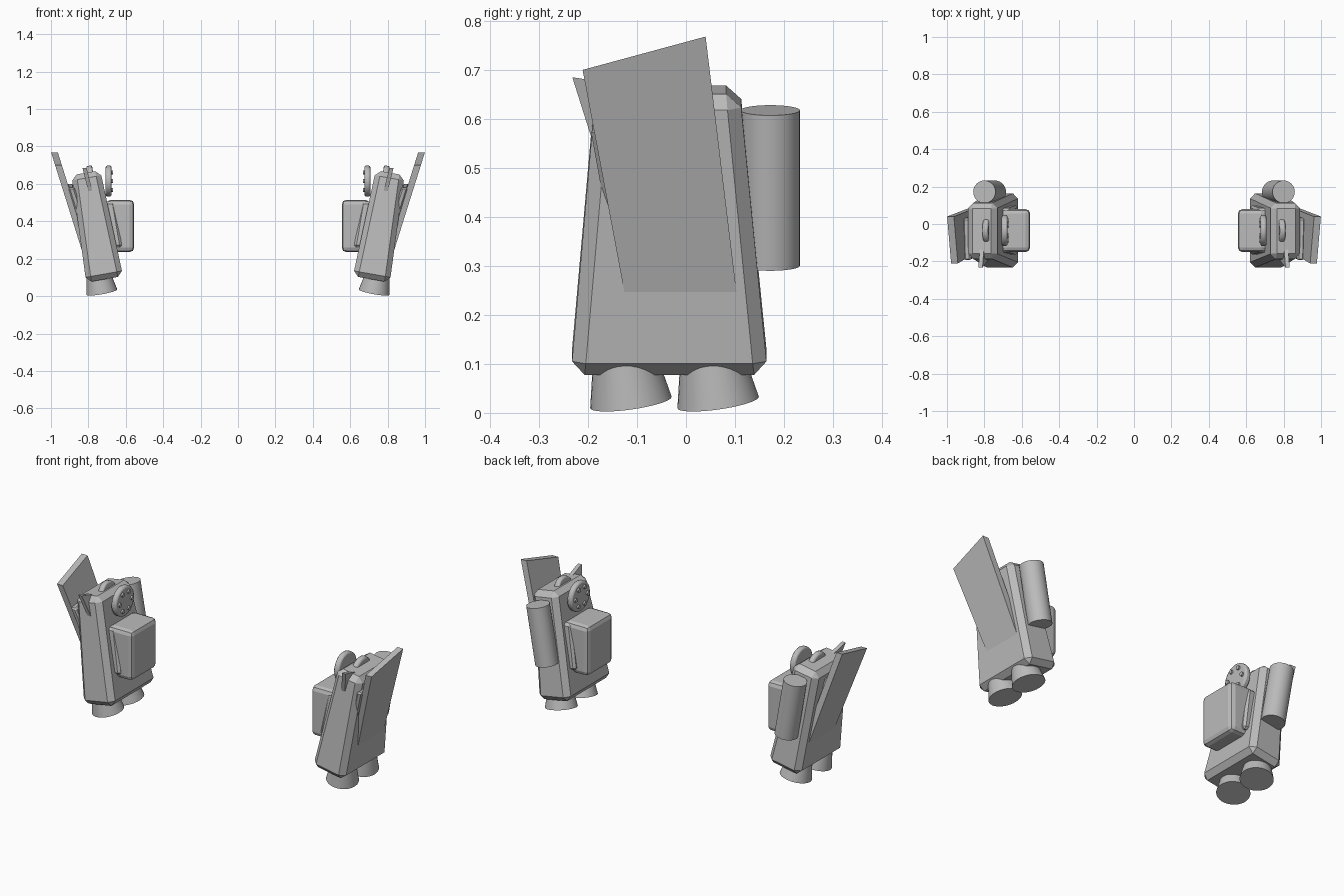
import bpy, bmesh, math
from mathutils import Matrix, Vector

cube = bpy.data.objects.get("Cube")
if cube:
    bpy.data.objects.remove(cube, do_unlink=True)

grey = bpy.data.materials.new("plain grey")
grey.use_nodes = True
grey.diffuse_color = (0.5, 0.5, 0.5, 1)
grey.node_tree.nodes["Principled BSDF"].inputs["Base Color"].default_value = (0.5, 0.5, 0.5, 1)

LEAN = math.radians(10)


def finish(name, bm, bevel=0, segments=1, smooth=False):
    """Make an object, bevel it and mirror it to the other side."""
    bmesh.ops.recalc_face_normals(bm, faces=bm.faces)
    mesh = bpy.data.meshes.new(name)
    bm.to_mesh(mesh)
    bm.free()
    mesh.materials.append(grey)
    ob = bpy.data.objects.new(name, mesh)
    bpy.context.collection.objects.link(ob)
    if smooth:
        bpy.ops.object.select_all(action='DESELECT')
        ob.select_set(True)
        bpy.context.view_layer.objects.active = ob
        bpy.ops.object.shade_smooth_by_angle(angle=math.radians(35))
    if bevel:
        mod = ob.modifiers.new("Bevel", 'BEVEL')
        mod.width, mod.segments = bevel, segments
    mod = ob.modifiers.new("Mirror", 'MIRROR')
    mod.use_axis[0] = True
    mod.use_mirror_merge = False
    return ob


def place(loc, tilt_y=0.0, tilt_x=0.0):
    return (Matrix.Translation(loc) @ Matrix.Rotation(tilt_y, 4, 'Y')
            @ Matrix.Rotation(tilt_x, 4, 'X'))


def cone(bm, r1, r2, depth, matrix, sides=32):
    bmesh.ops.create_cone(bm, cap_ends=True, segments=sides, radius1=r1, radius2=r2,
                          depth=depth, matrix=matrix)


def loft(bm, low, high):
    """Bridge two matching rings of points into a closed solid."""
    a = [bm.verts.new(p) for p in low]
    b = [bm.verts.new(p) for p in high]
    n = len(a)
    bm.faces.new(a)
    bm.faces.new(b)
    for i in range(n):
        bm.faces.new((a[i], a[(i + 1) % n], b[(i + 1) % n], b[i]))


def plate(name, outline, base_x, slope, thick, bevel=0, segments=1):
    """Extrude a side outline (y, z) whose outer face leans along x with height."""
    bm = bmesh.new()
    outer = [Vector((base_x + slope * z, y, z)) for y, z in outline]
    loft(bm, outer, [p - Vector((thick, 0, 0)) for p in outer])
    return finish(name, bm, bevel, segments)


# Tapered, leaning body
def rect(hx, y0, y1, z):
    return [(-hx, y0, z), (hx, y0, z), (hx, y1, z), (-hx, y1, z)]


bm = bmesh.new()
loft(bm, rect(0.1, -0.235, 0.167, 0), rect(0.078, -0.185, 0.11, 0.578))
bm.transform(place((0.713, 0, 0.09), LEAN))
finish("body", bm, 0.028)

# Flared feet
for name, y in (("front_foot", -0.116), ("back_foot", 0.062)):
    bm = bmesh.new()
    cone(bm, 0.084, 0.062, 0.11, place((0.738, y - 0.004, 0.075), LEAN, math.radians(8)))
    finish(name, bm, smooth=True)

# Rear canister
bm = bmesh.new()
cone(bm, 0.0605, 0.0605, 0.322, place((0.772, 0.172, 0.459), LEAN))
finish("rear_canister", bm, smooth=True)

# Large outer panel and its backing
plate("outer_panel", [(-0.211, 0.70), (0.04, 0.768), (0.107, 0.215), (-0.12, 0.215)],
      0.758, 0.314, 0.036)
plate("panel_backing", [(-0.195, 0.58), (0.03, 0.60), (0.07, 0.27), (-0.13, 0.255), (-0.14, 0.275)],
      0.727, 0.314, 0.035, 0.008)

# Forward-leaning blade on the top front
plate("front_blade", [(-0.232, 0.685), (-0.212, 0.682), (-0.03, 0.625), (-0.03, 0.5), (-0.18, 0.52)],
      0.66, 0.25, 0.022)

# Inner side box and its mounting plate
bm = bmesh.new()
bmesh.ops.create_cube(bm, size=1, matrix=place((0.63, -0.035, 0.375)) @ Matrix.Diagonal((0.15, 0.23, 0.28, 1)))
finish("side_box", bm, 0.025, 2)
plate("box_mount", [(-0.165, 0.26), (0.1, 0.26), (0.085, 0.505), (-0.15, 0.505)],
      0.63, 0.17, 0.055, 0.012)

# Studded disc beside the top, and the plain disc set into the top
bm = bmesh.new()
face_in = Matrix.Rotation(math.radians(90), 4, 'Y')
cone(bm, 0.083, 0.083, 0.032, place((0.692, -0.035, 0.615)) @ face_in)
finish("studded_disc", bm, 0.009, 2, smooth=True)
bm = bmesh.new()
for i in range(6):
    a = i * math.tau / 6
    cone(bm, 0.011, 0.011, 0.014,
         place((0.674, -0.035 + 0.054 * math.cos(a), 0.615 + 0.054 * math.sin(a))) @ face_in, 12)
finish("disc_studs", bm, smooth=True)
bm = bmesh.new()
cone(bm, 0.068, 0.068, 0.032, place((0.785, -0.035, 0.63), LEAN) @ face_in)
finish("top_disc", bm, 0.009, 2, smooth=True)
